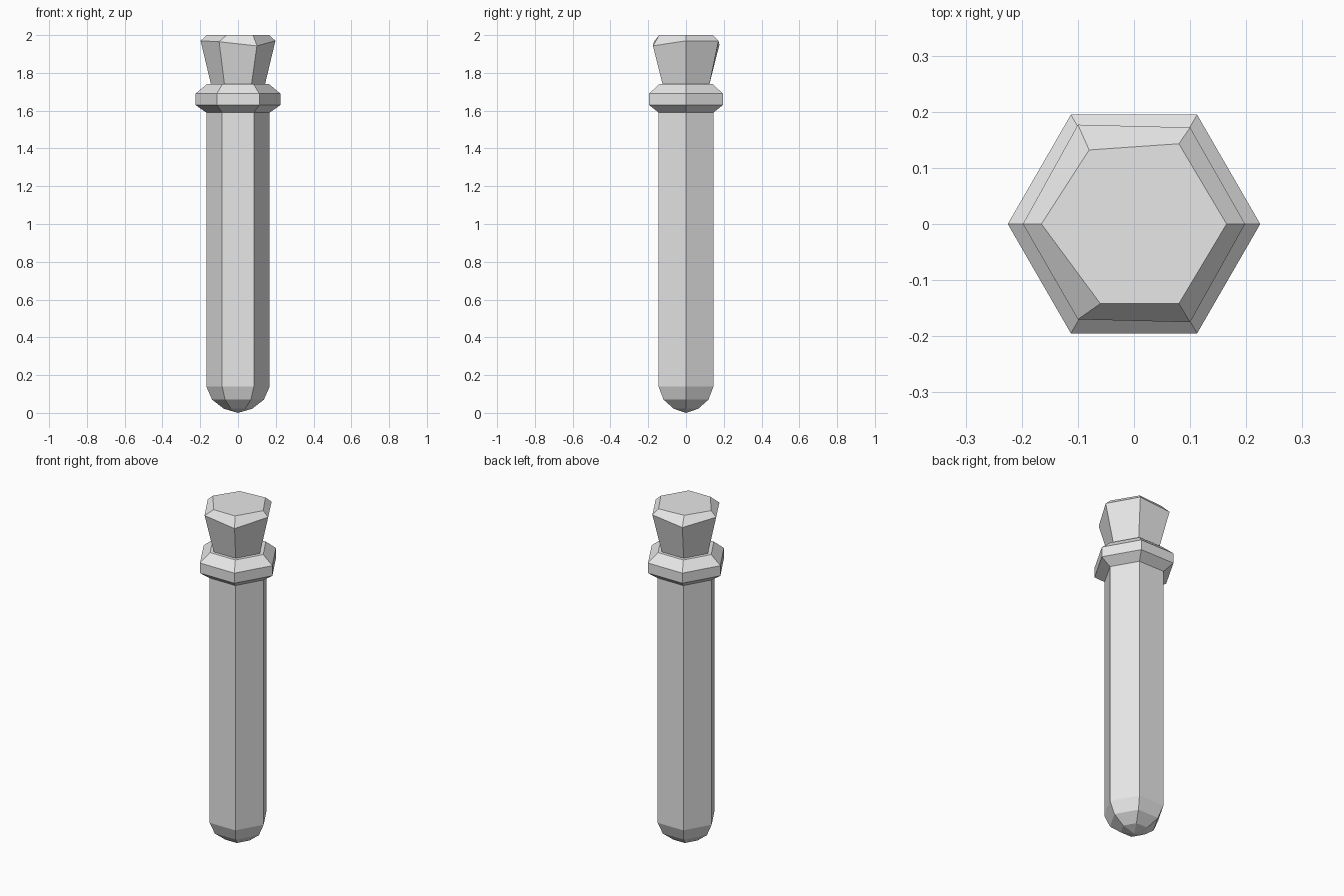
import bpy, bmesh
from math import cos, sin, pi

cube = bpy.data.objects.get("Cube")
if cube:
    bpy.data.objects.remove(cube, do_unlink=True)

SIDES = 6
grey = bpy.data.materials.new("plain_grey")
grey.use_nodes = True
grey.diffuse_color = (0.8, 0.8, 0.8, 1)
grey.node_tree.nodes["Principled BSDF"].inputs["Base Color"].default_value = (0.8, 0.8, 0.8, 1)


def hexagon(radius, z):
    """Corners of a hexagon with points on the x axis."""
    return [(radius * cos(2 * pi * i / SIDES), radius * sin(2 * pi * i / SIDES), z)
            for i in range(SIDES)]


def loft(name, rings, tip=None):
    """Skin a stack of rings, closing the top flat and the bottom flat or to a tip."""
    bm = bmesh.new()
    loops = [[bm.verts.new(p) for p in ring] for ring in rings]
    for low, high in zip(loops, loops[1:]):
        for i in range(SIDES):
            j = (i + 1) % SIDES
            bm.faces.new((low[i], low[j], high[j], high[i]))
    bm.faces.new(loops[-1])
    if tip is None:
        bm.faces.new(loops[0][::-1])
    else:
        point = bm.verts.new((0, 0, tip))
        for i in range(SIDES):
            bm.faces.new((point, loops[0][(i + 1) % SIDES], loops[0][i]))
    bmesh.ops.recalc_face_normals(bm, faces=bm.faces)
    mesh = bpy.data.meshes.new(name)
    bm.to_mesh(mesh)
    bm.free()
    mesh.materials.append(grey)
    obj = bpy.data.objects.new(name, mesh)
    bpy.context.collection.objects.link(obj)
    return obj


# Long tube with a rounded bottom
loft("tube", [hexagon(r, z) for r, z in
              ((0.075, 0.022), (0.137, 0.07), (0.168, 0.14), (0.168, 1.6))], tip=0)

# Bevelled collar around the mouth
loft("collar", [hexagon(r, z) for r, z in
                ((0.168, 1.59), (0.225, 1.63), (0.225, 1.69), (0.165, 1.74))])

# Flared stopper with a slightly uneven, hand-cut top
shoulder = [(0.198, 0, 1.97), (0.1, 0.172, 1.97), (-0.1, 0.177, 1.95),
            (-0.198, 0, 1.97), (-0.1, -0.17, 1.965), (0.1, -0.175, 1.943)]
crown = [(0.165, 0, 2), (0.08, 0.143, 2), (-0.08, 0.132, 2),
         (-0.165, 0, 2), (-0.06, -0.142, 2), (0.08, -0.142, 2)]
loft("stopper", [hexagon(0.142, 1.735), shoulder, crown])
